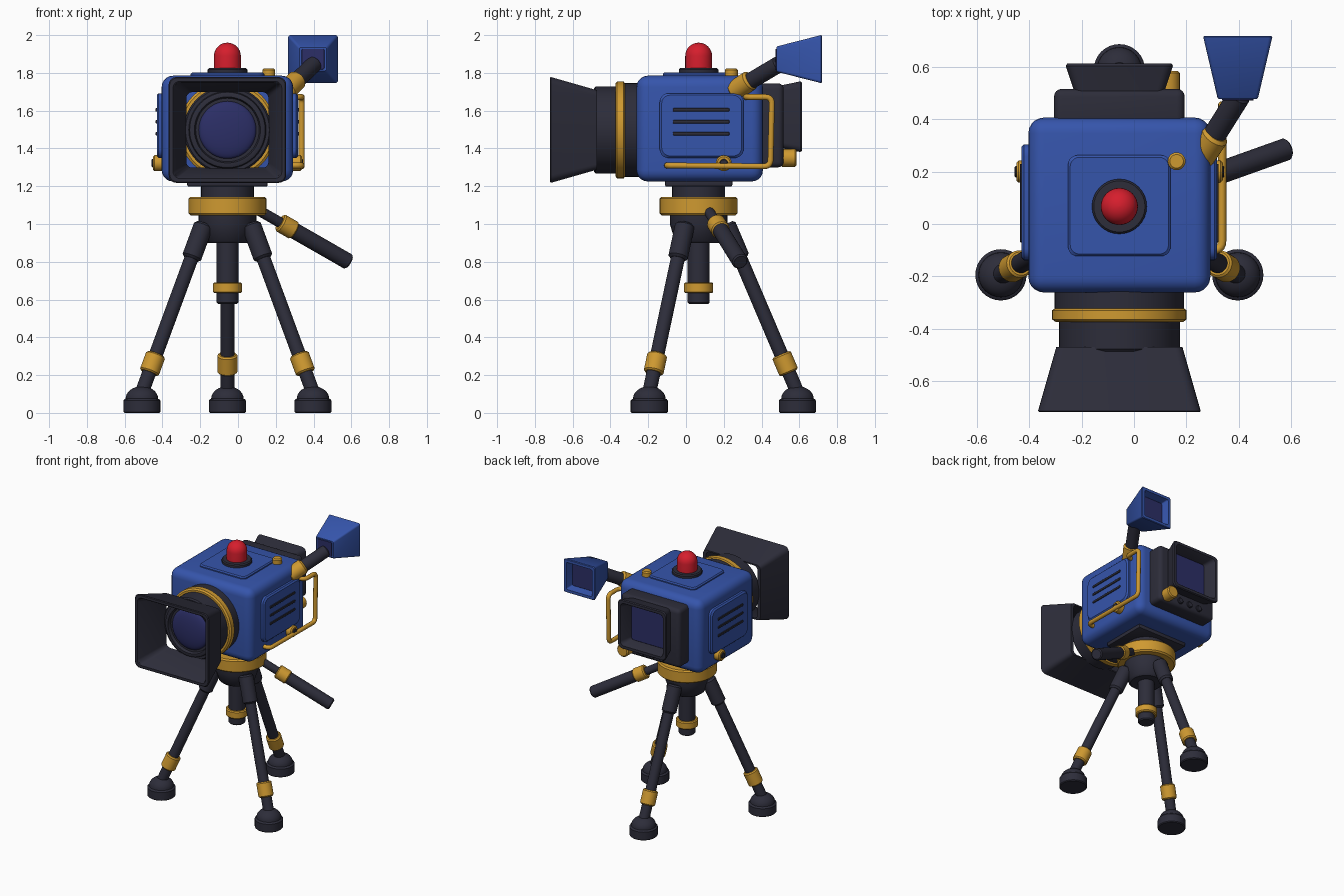
import bpy, bmesh, math
from mathutils import Vector

if "Cube" in bpy.data.objects:
    bpy.data.objects.remove(bpy.data.objects["Cube"])

CX, CY, LZ = -0.056, 0.067, 1.498     # tripod axis and lens height


def material(name, rgb):
    m = bpy.data.materials.new(name)
    m.diffuse_color = (*rgb, 1)
    m.use_nodes = True
    m.node_tree.nodes["Principled BSDF"].inputs["Base Color"].default_value = m.diffuse_color
    return m


BLUE = material("body blue", (0.036, 0.09, 0.41))
DARK = material("charcoal", (0.026, 0.026, 0.042))
GOLD = material("gold", (0.62, 0.32, 0.03))
RED = material("lamp red", (0.67, 0.013, 0.026))
NAVY = material("glass navy", (0.025, 0.028, 0.135))


def finish(name, bm, mat):
    bmesh.ops.remove_doubles(bm, verts=bm.verts, dist=1e-5)
    bmesh.ops.recalc_face_normals(bm, faces=bm.faces)
    me = bpy.data.meshes.new(name)
    bm.to_mesh(me)
    bm.free()
    me.materials.append(mat)
    me.shade_smooth()
    me.set_sharp_from_angle(angle=math.radians(35))
    ob = bpy.data.objects.new(name, me)
    bpy.context.collection.objects.link(ob)
    return ob


def bridge(bm, rings, closed):
    n = len(rings[0])
    pairs = list(zip(rings, rings[1:])) + ([(rings[-1], rings[0])] if closed else [])
    for a, b in pairs:
        for i in range(n):
            bm.faces.new((a[i], a[(i + 1) % n], b[(i + 1) % n], b[i]))
    if not closed:
        bm.faces.new(rings[0])
        bm.faces.new(rings[-1])


def lathe(name, profile, mat, origin, axis=(0, 0, 1), n=32):
    """Turn (radius, distance) points around an axis."""
    q = Vector(axis).to_track_quat('Z', 'Y')
    bm = bmesh.new()
    rings = []
    for r, d in profile:
        r = max(r, 0.0005)
        rings.append([bm.verts.new(Vector(origin) + q @ Vector(
            (r * math.cos(math.tau * i / n), r * math.sin(math.tau * i / n), d))) for i in range(n)])
    bridge(bm, rings, False)
    return finish(name, bm, mat)


def rod(name, a, b, r, mat, bev=0.008):
    a, b = Vector(a), Vector(b)
    h = (b - a).length
    return lathe(name, [(r - bev, 0), (r, bev), (r, h - bev), (r - bev, h)], mat, a, b - a)


def dome(r, d0, h, n=8):
    return [(r * math.cos(math.pi / 2 * i / n), d0 + h * math.sin(math.pi / 2 * i / n)) for i in range(n + 1)]


def loft(name, sections, mat, origin, u, v, w, closed=False):
    """Join rounded rectangles (half width, half height, corner, distance)."""
    o, u, v, w = map(Vector, (origin, u, v, w))
    bm = bmesh.new()
    rings = []
    for a, b, r, d in sections:
        ring = []
        for k, (sx, sy) in enumerate(((1, 1), (-1, 1), (-1, -1), (1, -1))):
            for i in range(6):
                t = math.pi / 2 * (k + i / 5)
                x = sx * (a - r) + r * math.cos(t)
                y = sy * (b - r) + r * math.sin(t)
                ring.append(bm.verts.new(o + u * x + v * y + w * d))
        rings.append(ring)
    bridge(bm, rings, closed)
    return finish(name, bm, mat)


def slab(a, b, r, d0, d1, bev):
    return [(a - bev, b - bev, r, d0), (a, b, r, d0 + bev), (a, b, r, d1 - bev), (a - bev, b - bev, r, d1)]


def box(name, lo, hi, bev, mat, seg=4):
    lo, hi = Vector(lo), Vector(hi)
    bm = bmesh.new()
    bmesh.ops.create_cube(bm, size=1)
    for vert in bm.verts:
        vert.co = (lo + hi) / 2 + vert.co * (hi - lo)
    bmesh.ops.bevel(bm, geom=bm.edges[:], offset=bev, segments=seg, profile=0.5, affect='EDGES')
    return finish(name, bm, mat)


def tube(name, pts, r, fillet, mat):
    """Bent pipe with rounded corners."""
    pts = [Vector(p) for p in pts]
    path = [pts[0]]
    for p, c, q in zip(pts, pts[1:], pts[2:]):
        a, b = c + (p - c).normalized() * fillet, c + (q - c).normalized() * fillet
        path += [a.lerp(c, t / 5).lerp(c.lerp(b, t / 5), t / 5) for t in range(6)]
    path.append(pts[-1])
    cu = bpy.data.curves.new(name, 'CURVE')
    cu.dimensions = '3D'
    cu.bevel_depth, cu.bevel_resolution, cu.use_fill_caps = r, 3, True
    sp = cu.splines.new('POLY')
    sp.points.add(len(path) - 1)
    for sp_pt, p in zip(sp.points, path):
        sp_pt.co = (*p, 1)
    cu.materials.append(mat)
    ob = bpy.data.objects.new(name, cu)
    bpy.context.collection.objects.link(ob)
    bpy.ops.object.select_all(action='DESELECT')
    ob.select_set(True)
    bpy.context.view_layer.objects.active = ob
    bpy.ops.object.convert(target='MESH')
    bpy.ops.object.shade_smooth_by_angle(angle=math.radians(40))


X, Y, Z = (1, 0, 0), (0, 1, 0), (0, 0, 1)

# camera body and top details
box("camera_body", (-0.404, -0.262, 1.225), (0.292, 0.407, 1.785), 0.06, BLUE, 5)
loft("top_panel", slab(0.196, 0.193, 0.035, -0.02, 0.018, 0.008), BLUE, (CX, 0.07, 1.783), X, Y, Z)
lathe("lamp_base", [(0.105, 0), (0.105, 0.022), (0.098, 0.03), (0, 0.03)], DARK, (CX, CY, 1.795))
lathe("record_lamp", [(0.071, 0)] + dome(0.071, 0.07, 0.07), RED, (CX, CY, 1.82))
rod("top_knob", (0.163, 0.24, 1.77), (0.163, 0.24, 1.824), 0.034, GOLD)

# side panels with vents and knobs
for s, side in ((1, "right"), (-1, "left")):
    x = CX + s * 0.348
    loft(side + "_panel", slab(0.222, 0.171, 0.045, -0.03, 0.026, 0.01), BLUE, (x, 0.083, 1.521), Y, Z, (s, 0, 0))
    for i in range(3):
        loft(f"{side}_vent_{i}", slab(0.15, 0.009, 0.006, 0.01, 0.032, 0.002), DARK,
             (x, 0.08, 1.478 + 0.063 * i), Y, Z, (s, 0, 0))
    rod(side + "_knob", (x - s * 0.02, 0.2, 1.322), (x + s * 0.046, 0.2, 1.322), 0.042, GOLD)
    rod(side + "_knob_cap", (x, 0.2, 1.322), (x + s * 0.053, 0.2, 1.322), 0.022, DARK, 0.004)

# side grab handle
tube("grab_handle", [(0.27, 0.315, 1.672), (0.337, 0.325, 1.672), (0.337, 0.455, 1.672),
                     (0.337, 0.447, 1.305), (0.337, -0.1, 1.31), (0.27, -0.1, 1.31)], 0.016, 0.035, GOLD)

# lens barrel, ring, glass
FRONT = (0, -1, 0)
lens = (CX, 0, LZ)
lathe("lens_mount", [(0.248, 0.22), (0.248, 0.34)], DARK, lens, FRONT, 48)
lathe("lens_ring", [(0.245, 0.322), (0.257, 0.33), (0.257, 0.365), (0.245, 0.374)], GOLD, lens, FRONT, 48)
lathe("lens_barrel", [(0.231, 0.35), (0.231, 0.478), (0.222, 0.487), (0.205, 0.487), (0.2, 0.508), (0.19, 0.512),
                      (0.175, 0.512), (0.168, 0.49), (0, 0.49)], DARK, lens, FRONT, 48)
lathe("lens_glass", [(0.152, 0.48)] + dome(0.152, 0.49, 0.035), NAVY, lens, FRONT, 48)

# flared lens hood, open at both ends
loft("lens_hood", [(0.241, 0.21, 0.03, 0.47), (0.311, 0.28, 0.04, 0.715), (0.306, 0.275, 0.04, 0.72),
                   (0.288, 0.257, 0.035, 0.72), (0.283, 0.252, 0.035, 0.715), (0.217, 0.2, 0.03, 0.47)],
     DARK, lens, X, Z, FRONT, True)

# rear housing, screen hood, buttons
box("rear_housing", (-0.306, 0.37, 1.3), (0.194, 0.517, 1.745), 0.03, DARK)
rear = (CX, 0, 1.568)
loft("screen_hood", [(0.17, 0.165, 0.03, 0.5), (0.205, 0.187, 0.035, 0.605), (0.2, 0.182, 0.035, 0.613),
                     (0.18, 0.162, 0.03, 0.613), (0.175, 0.157, 0.03, 0.607), (0.145, 0.14, 0.02, 0.5)],
     DARK, rear, X, Z, Y, True)
loft("rear_screen", slab(0.148, 0.142, 0.02, 0.51, 0.528, 0.002), NAVY, rear, X, Z, Y)
rod("rear_knob", (0.128, 0.5, 1.35), (0.128, 0.586, 1.35), 0.047, GOLD)
for i in range(3):
    bx = 0.01 - 0.085 * i
    rod(f"rear_button_{i}", (bx, 0.5, 1.345), (bx, 0.53, 1.345), 0.023, DARK, 0.005)

# viewfinder on its arm
rod("viewfinder_joint", (0.25, 0.25, 1.7), (0.315, 0.345, 1.765), 0.054, GOLD, 0.012)
rod("viewfinder_arm", (0.27, 0.28, 1.72), (0.405, 0.495, 1.848), 0.044, DARK)
finder = (0.397, 0, 1.873)
loft("viewfinder", [(0.072, 0.062, 0.01, 0.478), (0.078, 0.068, 0.012, 0.484), (0.132, 0.127, 0.014, 0.715),
                    (0.128, 0.123, 0.014, 0.72), (0.108, 0.103, 0.01, 0.72), (0.095, 0.09, 0.01, 0.66)],
     BLUE, finder, X, Z, Y)
loft("viewfinder_screen", slab(0.095, 0.09, 0.01, 0.657, 0.666, 0.001), NAVY, finder, X, Z, Y)
loft("viewfinder_front_plate", slab(0.06, 0.054, 0.008, 0.473, 0.481, 0.001), NAVY, finder, X, Z, Y)

# tripod head and centre column
box("mount_plate", (CX - 0.213, CY - 0.178, 1.198), (CX + 0.213, CY + 0.178, 1.235), 0.008, DARK, 2)
hub = (CX, CY, 0)
lathe("head_neck", [(0.14, 1.13), (0.14, 1.21)], DARK, hub)
lathe("head_disc", [(0.196, 1.046), (0.206, 1.056), (0.206, 1.134), (0.196, 1.144)], GOLD, hub, n=48)
lathe("tripod_hub", [(0.11, 0.9), (0.125, 0.912), (0.153, 1.0), (0.153, 1.06)], DARK, hub)
lathe("centre_column", [(0.05, 0.577), (0.058, 0.585), (0.058, 0.95)], DARK, hub)
lathe("column_ring", [(0.07, 0.634), (0.077, 0.641), (0.077, 0.684), (0.07, 0.691)], GOLD, hub)

# three legs with sleeves, collars and feet
for k in range(3):
    ang = math.radians(90 + 120 * k)

    def leg(z):
        r = 0.569 - 0.426 * z
        return (CX + r * math.cos(ang), CY + r * math.sin(ang), z)

    rod(f"leg_sleeve_{k}", leg(1.0), leg(0.815), 0.052, DARK, 0.012)
    rod(f"leg_tube_{k}", leg(0.95), leg(0.08), 0.037, DARK)
    rod(f"leg_collar_{k}", leg(0.31), leg(0.212), 0.053, GOLD)
    foot = (CX + 0.523 * math.cos(ang), CY + 0.523 * math.sin(ang), 0)
    lathe(f"foot_{k}", [(0.092, 0), (0.098, 0.006), (0.098, 0.065), (0.092, 0.073)] + dome(0.086, 0.075, 0.066),
          DARK, foot)


# pan handle
def pan(x):
    return (x, 0.17 + 0.357 * (x - 0.257), 0.988 - 0.573 * (x - 0.257))


rod("pan_rod", pan(0.06), pan(0.32), 0.028, DARK)
rod("pan_collar", pan(0.222), pan(0.298), 0.05, GOLD)
rod("pan_grip", pan(0.28), pan(0.588), 0.043, DARK)
